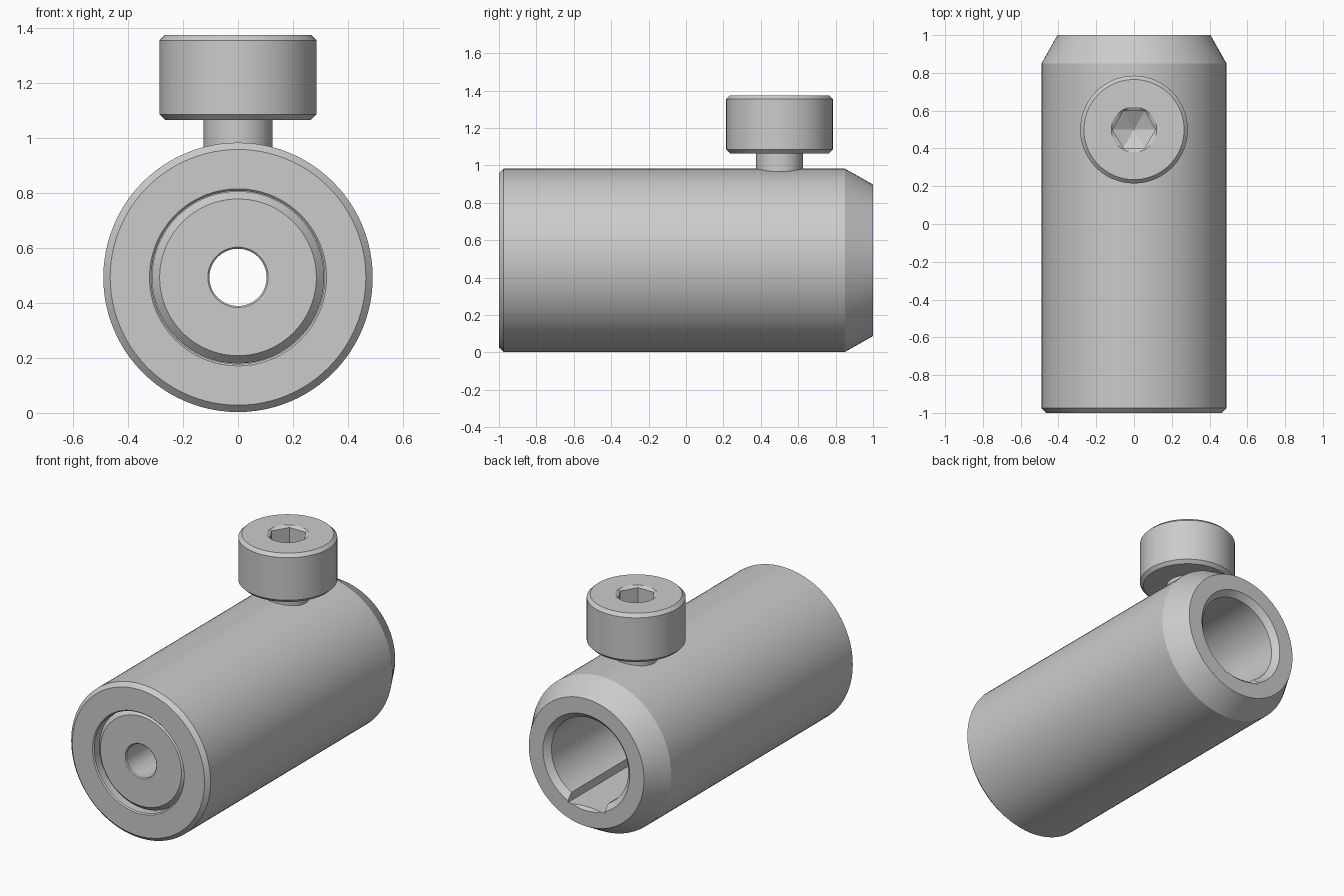
import bpy, bmesh, math

cube = bpy.data.objects.get("Cube")
if cube:
    bpy.data.objects.remove(cube, do_unlink=True)

AXIS_Z = 0.493     # height of the barrel axis
SCREW_Y = 0.5      # position of the clamping screw

steel = bpy.data.materials.new("grey_steel")
steel.use_nodes = True
GREY = (0.6, 0.6, 0.6, 1)
steel.diffuse_color = GREY
steel.node_tree.nodes["Principled BSDF"].inputs["Base Color"].default_value = GREY


def finish(bm, name):
    """Turn a bmesh into a smooth-shaded object with crisp edges."""
    bmesh.ops.remove_doubles(bm, verts=bm.verts, dist=1e-5)
    bmesh.ops.recalc_face_normals(bm, faces=bm.faces)
    mesh = bpy.data.meshes.new(name)
    bm.to_mesh(mesh)
    bm.free()
    mesh.materials.append(steel)
    obj = bpy.data.objects.new(name, mesh)
    bpy.context.collection.objects.link(obj)
    return obj


def smooth(obj):
    bpy.ops.object.select_all(action="DESELECT")
    obj.select_set(True)
    bpy.context.view_layer.objects.active = obj
    bpy.ops.object.shade_smooth_by_angle(angle=math.radians(20))


def hex_radius(r, a):
    """Distance from the centre to a hexagon's side at angle a."""
    return r * math.cos(math.pi / 6) / math.cos(a % (math.pi / 3) - math.pi / 6)


def lathe(name, profile, place, steps=96, closed=True):
    """Sweep (radius, height[, 'hex']) points round an axis."""
    bm = bmesh.new()
    rings = []
    for r, h, *shape in profile:
        ring = []
        for i in range(steps):
            a = math.tau * i / steps
            rad = hex_radius(r, a) if shape else r
            ring.append(bm.verts.new(place(rad * math.cos(a), rad * math.sin(a), h)))
        rings.append(ring)
    pairs = list(zip(rings, rings[1:]))
    if closed:
        pairs.append((rings[-1], rings[0]))
    for lower, upper in pairs:
        for i in range(steps):
            j = (i + 1) % steps
            bm.faces.new((lower[i], lower[j], upper[j], upper[i]))
    bmesh.ops.dissolve_degenerate(bm, dist=1e-6, edges=bm.edges)
    return finish(bm, name)


def along_barrel(u, v, h):
    return (u, h, AXIS_Z + v)


def along_screw(u, v, h):
    return (u, SCREW_Y + v, h)


# Barrel: hollow tube with a tapered back end and a plug seat at the front
barrel = lathe("barrel", [
    (0.322, -1), (0.465, -1), (0.49, -0.975), (0.49, 0.85), (0.405, 1),
    (0.305, 1), (0.27, 0.965), (0.27, -0.7), (0.315, -0.7), (0.315, -0.993),
], along_barrel)

# Keyway: square groove along the bottom of the bore
bm = bmesh.new()
bmesh.ops.create_cube(bm, size=1)
bmesh.ops.scale(bm, vec=(0.26, 1.7, 0.2), verts=bm.verts)
bmesh.ops.translate(bm, vec=(0, 0.2, AXIS_Z - 0.188), verts=bm.verts)
keyway = finish(bm, "keyway_cutter")
cut = barrel.modifiers.new("keyway", "BOOLEAN")
cut.object = keyway
cut.operation = "DIFFERENCE"
cut.solver = "EXACT"
bpy.context.view_layer.objects.active = barrel
bpy.ops.object.modifier_apply(modifier=cut.name)
bpy.data.objects.remove(keyway, do_unlink=True)
smooth(barrel)

# Front plug: chamfered disc with a through hole
smooth(lathe("front_plug", [
    (0.11, -0.975), (0.285, -0.975), (0.313, -0.945), (0.313, -0.7),
    (0.104, -0.7), (0.104, -0.969),
], along_barrel))

# Clamping screw: shank, chamfered head and hexagonal socket
smooth(lathe("clamp_screw", [
    (0, 0.9), (0.125, 0.9), (0.125, 1.065), (0.265, 1.065), (0.285, 1.085),
    (0.285, 1.355), (0.265, 1.375), (0.12, 1.375), (0.113, 1.362, "hex"),
    (0.113, 1.23, "hex"), (0, 1.17),
], along_screw, closed=False))
